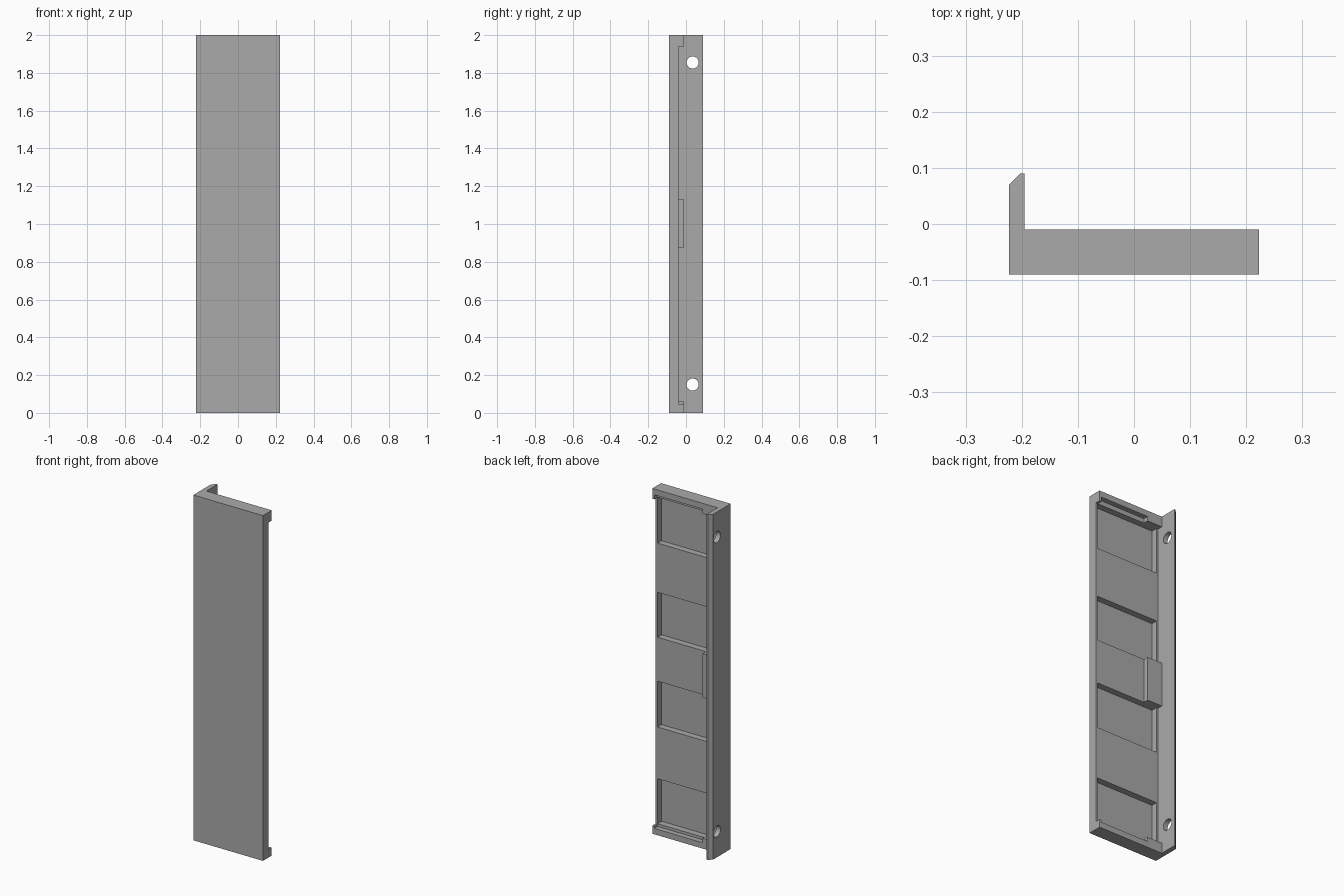
import bpy, bmesh, math
from mathutils import Matrix, Vector

cube = bpy.data.objects.get("Cube")
if cube:
    bpy.data.objects.remove(cube, do_unlink=True)

grey = bpy.data.materials.new("plain grey")
grey.use_nodes = True
colour = (0.4, 0.4, 0.4, 1)
grey.diffuse_color = colour
grey.node_tree.nodes["Principled BSDF"].inputs["Base Color"].default_value = colour

W, D, H = 0.223, 0.09, 2.0      # half width, half depth, height
INNER = -0.195                  # inner face of the side flange
BACK, RIM = -0.04, -0.01        # recessed back face and raised rim face
STEP = -0.10                    # inner end of the raised blocks


def add_box(bm, x, y, z):
    size = [b - a for a, b in (x, y, z)]
    mid = Vector([(a + b) / 2 for a, b in (x, y, z)])
    bmesh.ops.create_cube(bm, size=1, matrix=Matrix.Translation(mid) @ Matrix.Diagonal((*size, 1)))


def finish(bm, name):
    bmesh.ops.recalc_face_normals(bm, faces=bm.faces)
    mesh = bpy.data.meshes.new(name)
    bm.to_mesh(mesh)
    bm.free()
    mesh.materials.append(grey)
    obj = bpy.data.objects.new(name, mesh)
    bpy.context.collection.objects.link(obj)
    return obj


def box(name, x, y, z):
    bm = bmesh.new()
    add_box(bm, x, y, z)
    return finish(bm, name)


# Angled panel: plate and chamfered side flange in one extruded profile
profile = [(-W, -D), (W, -D), (W, BACK), (INNER, BACK), (INNER, D), (-0.203, D), (-W, 0.07)]
bm = bmesh.new()
face = bm.faces.new([bm.verts.new((x, y, 0)) for x, y in profile])
side = bmesh.ops.extrude_face_region(bm, geom=[face])
bmesh.ops.translate(bm, vec=(0, 0, H), verts=[v for v in side["geom"] if isinstance(v, bmesh.types.BMVert)])
panel = finish(bm, "panel")

# Cutter: four rear pockets and two flange holes
bm = bmesh.new()
for low, high in ((0.05, 0.31), (0.61, 0.875), (1.13, 1.39), (1.675, 1.94)):
    add_box(bm, (-0.186, 0.21), (-0.077, 0), (low, high))
for z in (0.15, 1.855):
    bmesh.ops.create_cone(bm, cap_ends=True, segments=32, radius1=0.032, radius2=0.032, depth=0.1,
                          matrix=Matrix.Translation((-0.21, 0.035, z)) @ Matrix.Rotation(math.pi / 2, 4, "Y"))
cutter = finish(bm, "pocket_cutter")
cutter.hide_render = True
cutter.hide_viewport = True
cut = panel.modifiers.new("pockets", "BOOLEAN")
cut.operation = "DIFFERENCE"
cut.solver = "EXACT"
cut.object = cutter

# Raised end rims, each with a shallow notch between a corner block and a small end tab
DEPTH = (BACK - 0.001, RIM)
box("top_rim", (INNER, W), DEPTH, (1.966, H))
box("top_corner_block", (INNER, STEP), DEPTH, (1.94, H))
box("top_end_tab", (0.21, W), DEPTH, (1.94, H))
box("bottom_rim", (INNER, W), DEPTH, (0, 0.034))
box("bottom_corner_block", (INNER, STEP), DEPTH, (0, 0.06))
box("bottom_end_tab", (0.21, W), DEPTH, (0, 0.047))

# Middle block against the flange
box("middle_block", (INNER, STEP), DEPTH, (0.875, 1.13))
